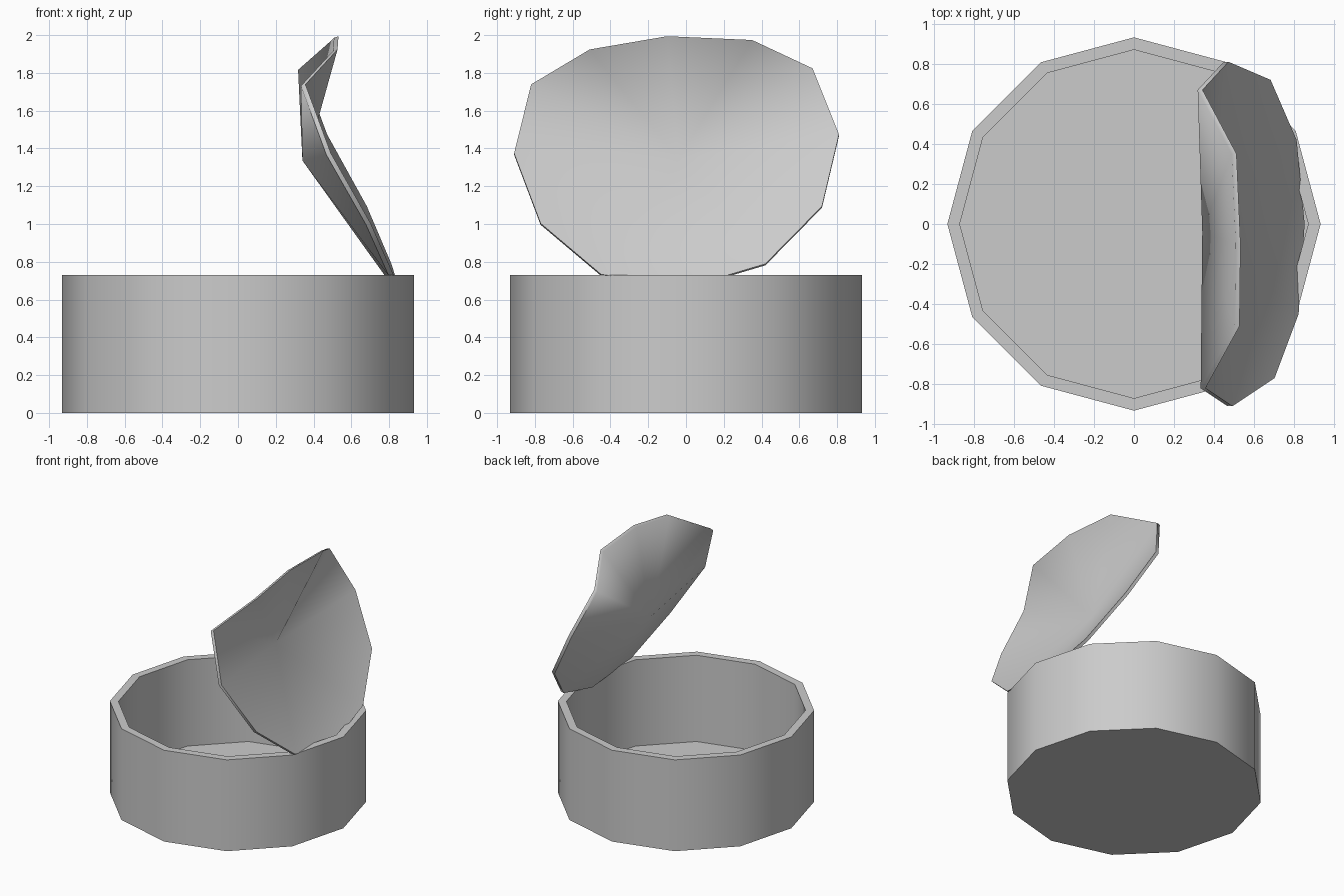
import bpy
import bmesh
import math
from mathutils import Vector

default_cube = bpy.data.objects.get("Cube")
if default_cube:
    bpy.data.objects.remove(default_cube, do_unlink=True)

SIDES = 12


def make_material(name, colour):
    material = bpy.data.materials.new(name)
    material.use_nodes = True
    material.diffuse_color = colour
    material.node_tree.nodes["Principled BSDF"].inputs["Base Color"].default_value = colour
    return material


def finish(name, bm, material, sharp_angle):
    """Turn a bmesh into a shaded object with outward normals."""
    bmesh.ops.recalc_face_normals(bm, faces=bm.faces[:])
    mesh = bpy.data.meshes.new(name)
    bm.to_mesh(mesh)
    bm.free()
    mesh.materials.append(material)
    obj = bpy.data.objects.new(name, mesh)
    bpy.context.collection.objects.link(obj)
    bpy.ops.object.select_all(action="DESELECT")
    obj.select_set(True)
    bpy.context.view_layer.objects.active = obj
    bpy.ops.object.shade_smooth_by_angle(angle=math.radians(sharp_angle))
    return obj


def bridge(bm, first, second):
    """Join two rings of equal length with quads."""
    for i in range(SIDES):
        j = (i + 1) % SIDES
        bm.faces.new((first[i], first[j], second[j], second[i]))


def fan(bm, ring, centre):
    """Close a ring with triangles around a centre vertex."""
    for i in range(SIDES):
        bm.faces.new((ring[i], ring[(i + 1) % SIDES], centre))


grey = make_material("tin grey", (0.6, 0.6, 0.6, 1.0))

# Open twelve-sided can: outer wall, rim, inner wall and floor
bm = bmesh.new()
rings = []
for radius, height in [(0.932, 0), (0.932, 0.73), (0.87, 0.73), (0.87, 0.04)]:
    turn = [math.tau * i / SIDES for i in range(SIDES)]
    rings.append([bm.verts.new((radius * math.cos(a), radius * math.sin(a), height)) for a in turn])
for lower, upper in zip(rings, rings[1:]):
    bridge(bm, lower, upper)
bm.faces.new(rings[0])
bm.faces.new(rings[-1])
finish("can_body", bm, grey, 40)

# Bent-back lid: a thin dented sheet with a fan of triangles on each side
lid_rim = [
    (0.52, -0.1, 1.99), (0.5, 0.35, 1.97), (0.33, 0.67, 1.82), (0.46, 0.81, 1.47),
    (0.67, 0.72, 1.09), (0.8, 0.42, 0.785), (0.84, 0, 0.66), (0.81, -0.45, 0.73),
    (0.69, -0.77, 1), (0.48, -0.91, 1.37), (0.345, -0.82, 1.735), (0.515, -0.51, 1.92),
]
dent = Vector((0.353, -0.04, 1.34))
half_thickness = Vector((0.012, 0, 0.004))

bm = bmesh.new()
skins = []
for side in (-1, 1):
    offset = half_thickness * side
    ring = [bm.verts.new(Vector(p) + offset) for p in lid_rim]
    fan(bm, ring, bm.verts.new(dent + offset))
    skins.append(ring)
bridge(bm, *skins)
finish("can_lid", bm, grey, 60)
